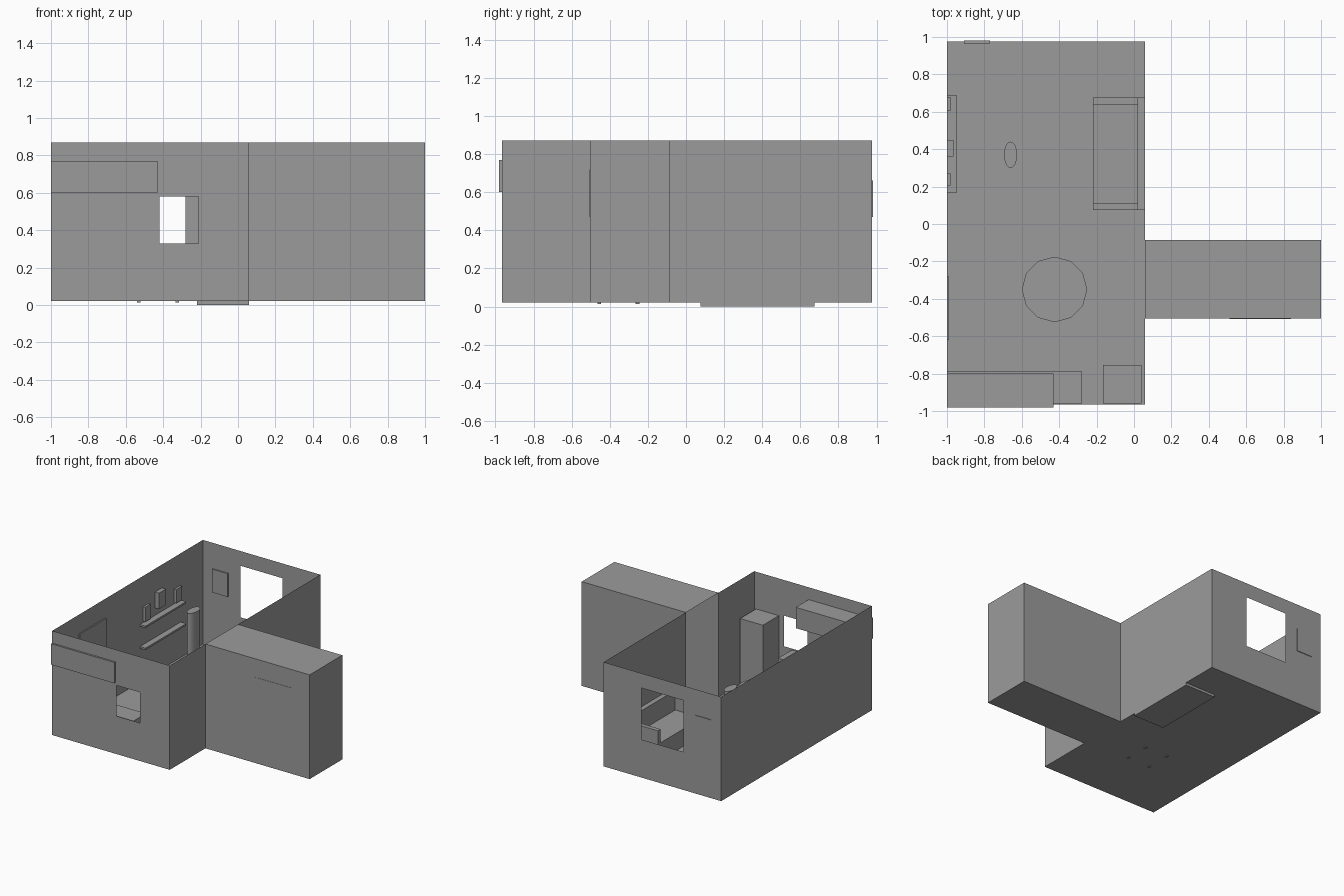
import bpy, bmesh, math

cube = bpy.data.objects.get("Cube")
if cube:
    bpy.data.objects.remove(cube)

grey = bpy.data.materials.new("plain grey")
grey.use_nodes = True
tone = (0.33, 0.33, 0.33, 1)
grey.diffuse_color = tone
grey.node_tree.nodes["Principled BSDF"].inputs["Base Color"].default_value = tone

FLOOR, TOP = 0.02, 0.87
LEFT, RIGHT, END = -1.0, 0.06, 1.0
FRONT, BACK = -0.965, 0.975
HALL_FRONT, HALL_BACK = -0.505, -0.085


def finish(name, bm):
    mesh = bpy.data.meshes.new(name)
    bm.to_mesh(mesh)
    bm.free()
    mesh.materials.append(grey)
    obj = bpy.data.objects.new(name, mesh)
    bpy.context.scene.collection.objects.link(obj)
    return obj


def sheet(name, quads):
    """Thin surface made of four-cornered faces."""
    bm = bmesh.new()
    for quad in quads:
        bm.faces.new([bm.verts.new(p) for p in quad])
    bmesh.ops.remove_doubles(bm, verts=bm.verts, dist=1e-4)
    return finish(name, bm)


def upright(a, b, low=FLOOR, high=TOP):
    """Vertical quad standing over the ground line a-b."""
    return [(*a, low), (*b, low), (*b, high), (*a, high)]


def flat(x0, x1, y0, y1, z):
    return [(x0, y0, z), (x1, y0, z), (x1, y1, z), (x0, y1, z)]


def window_wall(name, y, x0, x1, z0, z1):
    """Wall across the room with one rectangular opening."""
    xs, zs = (LEFT, x0, x1, RIGHT), (FLOOR, z0, z1, TOP)
    sheet(name, [upright((xs[i], y), (xs[i + 1], y), zs[j], zs[j + 1])
                 for i in range(3) for j in range(3) if (i, j) != (1, 1)])


def add_box(bm, x0, x1, y0, y1, z0, z1):
    verts = bmesh.ops.create_cube(bm, size=1)["verts"]
    for v in verts:
        v.co = ((x0 + x1) / 2 + v.co.x * (x1 - x0),
                (y0 + y1) / 2 + v.co.y * (y1 - y0),
                (z0 + z1) / 2 + v.co.z * (z1 - z0))


def box(name, *size):
    bm = bmesh.new()
    add_box(bm, *size)
    return finish(name, bm)


def disc(name, x, y, z0, z1, rx, ry, sides):
    bm = bmesh.new()
    made = bmesh.ops.create_cone(bm, cap_ends=True, segments=sides,
                                 radius1=1, radius2=1, depth=1)
    for v in made["verts"]:
        v.co = (x + v.co.x * rx, y + v.co.y * ry, (z0 + z1) / 2 + v.co.z * (z1 - z0))
    return finish(name, bm)


# Room shell
sheet("floor", [flat(LEFT, RIGHT, FRONT, BACK, FLOOR),
                flat(RIGHT, END, HALL_FRONT, HALL_BACK, FLOOR)])
window_wall("front_wall", FRONT, -0.42, -0.21, 0.33, 0.58)
window_wall("back_wall", BACK, -0.66, -0.28, 0.33, 0.75)
sheet("left_wall", [upright((LEFT, FRONT), (LEFT, BACK))])
sheet("right_walls", [upright((RIGHT, FRONT), (RIGHT, HALL_FRONT)),
                      upright((RIGHT, HALL_BACK), (RIGHT, BACK))])

# Covered hallway, open towards the room
sheet("hallway", [upright((RIGHT, HALL_FRONT), (END, HALL_FRONT)),
                  upright((END, HALL_FRONT), (END, HALL_BACK)),
                  upright((END, HALL_BACK), (RIGHT, HALL_BACK)),
                  flat(RIGHT, END, HALL_FRONT, HALL_BACK, TOP)])

# Kitchen
box("kitchen_counter", LEFT, -0.28, -0.962, -0.785, FLOOR, 0.32)
box("upper_cabinet", LEFT, -0.43, -0.98, -0.80, 0.60, 0.77)
box("fridge", -0.165, 0.04, -0.96, -0.755, FLOOR, 0.57)

# Round dining table
disc("table_top", -0.425, -0.35, 0.26, 0.28, 0.175, 0.175, 12)
for i, x in enumerate((-0.53, -0.325)):
    for j, y in enumerate((-0.455, -0.255)):
        box(f"table_leg_{i}{j}", x - 0.01, x + 0.01, y - 0.01, y + 0.01, 0.012, 0.26)

# Sofa
bm = bmesh.new()
add_box(bm, -0.22, 0.02, 0.11, 0.64, 0, 0.16)
add_box(bm, 0.02, 0.06, 0.075, 0.675, 0, 0.32)
for y in (0.075, 0.64):
    add_box(bm, -0.22, 0.02, y, y + 0.035, 0, 0.27)
finish("sofa", bm)

# Oval column
column = disc("oval_column", -0.66, 0.37, FLOOR, 0.62, 0.035, 0.07, 32)
bpy.context.view_layer.objects.active = column
column.select_set(True)
bpy.ops.object.shade_smooth_by_angle(angle=math.radians(40))

# Shelves with ornaments
for name, z in (("lower_shelf", 0.295), ("upper_shelf", 0.475)):
    box(name, LEFT, -0.95, 0.165, 0.69, z, z + 0.015)
box("near_ornament", LEFT, -0.98, 0.205, 0.27, 0.50, 0.62)
box("middle_ornament", LEFT, -0.965, 0.36, 0.45, 0.55, 0.68)
box("far_ornament", LEFT, -0.98, 0.605, 0.68, 0.50, 0.61)

# Wall pictures
box("left_picture", LEFT, -0.99, -0.62, -0.28, 0.47, 0.715)
box("back_picture", -0.91, -0.77, 0.965, 0.98, 0.47, 0.66)
box("hall_front_picture", 0.51, 0.84, -0.507, -0.498, 0.47, 0.72)
box("hall_back_picture", 0.16, 0.50, -0.092, -0.086, 0.47, 0.72)
